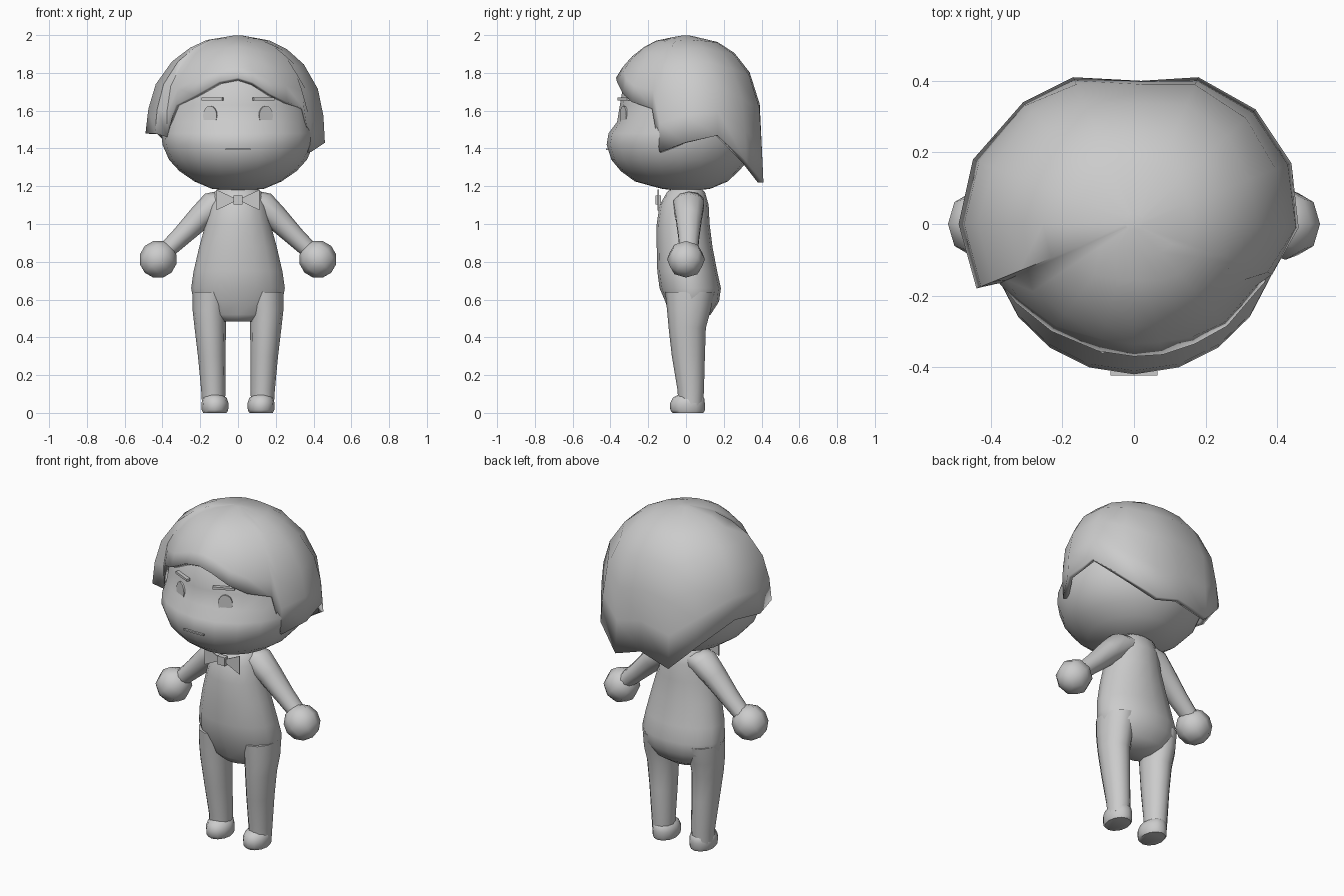
import bpy, bmesh
from math import sin, cos, pi, radians
from mathutils import Vector, Matrix

cube = bpy.data.objects.get("Cube")
if cube:
    bpy.data.objects.remove(cube)

grey = bpy.data.materials.new("plain grey")
grey.use_nodes = True
TONE = (0.6, 0.6, 0.6, 1)
grey.diffuse_color = TONE
grey.node_tree.nodes["Principled BSDF"].inputs["Base Color"].default_value = TONE


def finish(name, bm, angle=None):
    """Turn a bmesh into a named grey object, smooth below the given angle."""
    bmesh.ops.recalc_face_normals(bm, faces=bm.faces)
    mesh = bpy.data.meshes.new(name)
    bm.to_mesh(mesh)
    bm.free()
    mesh.materials.append(grey)
    ob = bpy.data.objects.new(name, mesh)
    bpy.context.collection.objects.link(ob)
    if angle:
        bpy.ops.object.select_all(action='DESELECT')
        ob.select_set(True)
        bpy.context.view_layer.objects.active = ob
        bpy.ops.object.shade_smooth_by_angle(angle=radians(angle))
    return ob


def skin(bm, rings, caps=True):
    """Bridge rings of points with quads and close both ends."""
    loops = [[bm.verts.new(p) for p in ring] for ring in rings]
    n = len(loops[0])
    for a, b in zip(loops, loops[1:]):
        for i in range(n):
            j = (i + 1) % n
            bm.faces.new((a[i], a[j], b[j], b[i]))
    if caps:
        bm.faces.new(loops[0])
        bm.faces.new(loops[-1])
    return loops


def loft(name, rows, sides, angle=60):
    """Stack of rounded sections: height, left x, right x, front y, back y."""
    rings = []
    for z, x0, x1, y0, y1 in rows:
        cx, cy, rx, ry = (x0 + x1) / 2, (y0 + y1) / 2, (x1 - x0) / 2, (y1 - y0) / 2
        rings.append([(cx + rx * cos(2 * pi * i / sides),
                       cy + ry * sin(2 * pi * i / sides), z) for i in range(sides)])
    bm = bmesh.new()
    skin(bm, rings)
    return finish(name, bm, angle)


def box(name, size, place, turn=0):
    bm = bmesh.new()
    bmesh.ops.create_cube(bm, size=1)
    bm.transform(Matrix.Translation(place) @ Matrix.Rotation(turn, 4, 'Z')
                 @ Matrix.Diagonal((*size, 1)))
    return finish(name, bm)


# Head with full cheeks and a shallow brow
head_rows = [(1.175, .04, -.04, .04), (1.187, .14, -.13, .13), (1.225, .23, -.27, .22),
             (1.28, .31, -.345, .28), (1.34, .365, -.395, .33), (1.42, .40, -.42, .36),
             (1.48, .405, -.41, .37), (1.54, .40, -.365, .37), (1.63, .385, -.35, .36),
             (1.75, .34, -.33, .34), (1.87, .23, -.23, .24), (1.95, .05, -.05, .05)]
loft("head", [(z, -w, w, f, b) for z, w, f, b in head_rows], 20, 80)

# Hair cap: hem points run round from the middle of the fringe
hem = [(0, -.37, 1.775), (.08, -.365, 1.75), (.17, -.335, 1.69), (.26, -.285, 1.645),
       (.35, -.18, 1.61), (.385, -.14, 1.38), (.46, -.01, 1.43), (.44, .17, 1.47),
       (.34, .32, 1.33), (.18, .41, 1.22), (.02, .40, 1.27), (-.17, .41, 1.22),
       (-.31, .34, 1.36), (-.45, .18, 1.5), (-.49, 0, 1.48), (-.44, -.18, 1.48),
       (-.375, -.165, 1.46), (-.33, -.22, 1.63), (-.23, -.3, 1.68), (-.1, -.355, 1.755)]
dome = [(2, .02), (1.975, .36), (1.93, .57), (1.86, .76), (1.74, .93), (1.6, 1), (1.1, 1.04)]


def spread(z):
    """Width of the dome at a height."""
    for (za, a), (zb, b) in zip(dome, dome[1:]):
        if z >= zb:
            return a + (b - a) * (za - z) / (za - zb)
    return dome[-1][1]


rings = []
for t in (.005, .05, .13, .27, .5, .75, 1):
    ring = []
    for x, y, z in hem:
        level = 2 - (2 - z) * t
        full = min(1, .25 + t * .75)
        # upper rings follow an even oval, lower rings follow the hem outline
        way = Vector((x, y)).normalized()
        oval = 1 / ((way.x / .44) ** 2 + (way.y / .41) ** 2) ** .5
        own = Vector((x, y)).length / spread(z)
        reach = (oval * (1 - full) + own * full) * spread(level)
        ring.append((way.x * reach, way.y * reach, level))
    rings.append(ring)
bm = bmesh.new()
loops = skin(bm, rings, caps=False)
bm.faces.new(loops[0])
hair = finish("hair", bm, 50)
shell = hair.modifiers.new("thickness", 'SOLIDIFY')
shell.thickness = .03
shell.offset = -1

# Torso, widening to the hips and closing at the crotch
torso_rows = [(.485, .1, -.06, .08), (.52, .19, -.085, .13), (.59, .235, -.11, .175),
              (.66, .248, -.14, .185), (.75, .235, -.152, .165), (.88, .205, -.155, .14),
              (1.0, .172, -.155, .125), (1.1, .15, -.14, .12), (1.17, .125, -.1, .1),
              (1.2, .08, -.06, .07)]
loft("torso", [(z, -w, w, f, b) for z, w, f, b in torso_rows], 16, 70)

leg_rows = [(.04, .07, .19, -.04, .09), (.12, .066, .195, -.045, .095),
            (.3, .066, .212, -.075, .1), (.45, .064, .23, -.092, .105),
            (.54, .06, .24, -.1, .13), (.64, .05, .24, -.11, .15)]
foot_rows = [(0, .06, .185, -.072, .092), (.015, .052, .192, -.083, .1),
             (.05, .05, .194, -.085, .1), (.08, .06, .187, -.07, .096),
             (.1, .09, .16, -.035, .07)]

for side, word in ((-1, "right"), (1, "left")):
    def mirrored(rows):
        return [(z, min(a * side, b * side), max(a * side, b * side), f, k)
                for z, a, b, f, k in rows]
    loft(word + "_leg", mirrored(leg_rows), 12)
    loft(word + "_foot", mirrored(foot_rows), 12)

    # Arm: a tapering tube from shoulder to wrist
    path = [(.06, 1.12, .075), (.12, 1.105, .078), (.2, 1.035, .066),
            (.3, .935, .053), (.39, .85, .045)]
    along = Vector((.7 * side, 0, -.7)).normalized()
    across = Vector((.7 * side, 0, .7)).normalized()
    rings = []
    for x, z, r in path:
        mid = Vector((x * side, .015, z))
        rings.append([mid + across * r * cos(pi * i / 5) + Vector((0, r * 1.1, 0)) * sin(pi * i / 5)
                      for i in range(10)])
    bm = bmesh.new()
    skin(bm, rings)
    finish(word + "_arm", bm, 60)

    # Round faceted hand
    bm = bmesh.new()
    bmesh.ops.create_uvsphere(bm, u_segments=8, v_segments=6, radius=.1)
    bm.transform(Matrix.Translation((.423 * side, 0, .813))
                 @ along.to_track_quat('Z', 'Y').to_matrix().to_4x4())
    finish(word + "_hand", bm, 70)

    # Eye: a thin oval plate turned along the cheek
    bm = bmesh.new()
    bmesh.ops.create_cone(bm, cap_ends=True, segments=16, radius1=1, radius2=1, depth=1)
    bm.transform(Matrix.Translation((.147 * side, -.329, 1.573))
                 @ Matrix.Rotation(side * radians(25), 4, 'Z')
                 @ Matrix.Rotation(radians(90), 4, 'X')
                 @ Matrix.Diagonal((.04, .052, .009, 1)))
    finish(word + "_eye", bm, 40)

    box(word + "_eyebrow", (.12, .022, .014), (.135 * side, -.327, 1.662), side * radians(25))

    # Bow wing: a thin flared plate
    bm = bmesh.new()
    outline = [(.02, 1.118), (.115, 1.072), (.115, 1.182), (.02, 1.138)]
    skin(bm, [[(x * side, y, z) for x, z in outline] for y in (-.15, -.144)])
    finish(word + "_bow_wing", bm)

box("bow_knot", (.05, .028, .05), (0, -.147, 1.127))
box("mouth", (.13, .012, .008), (0, -.417, 1.397))
